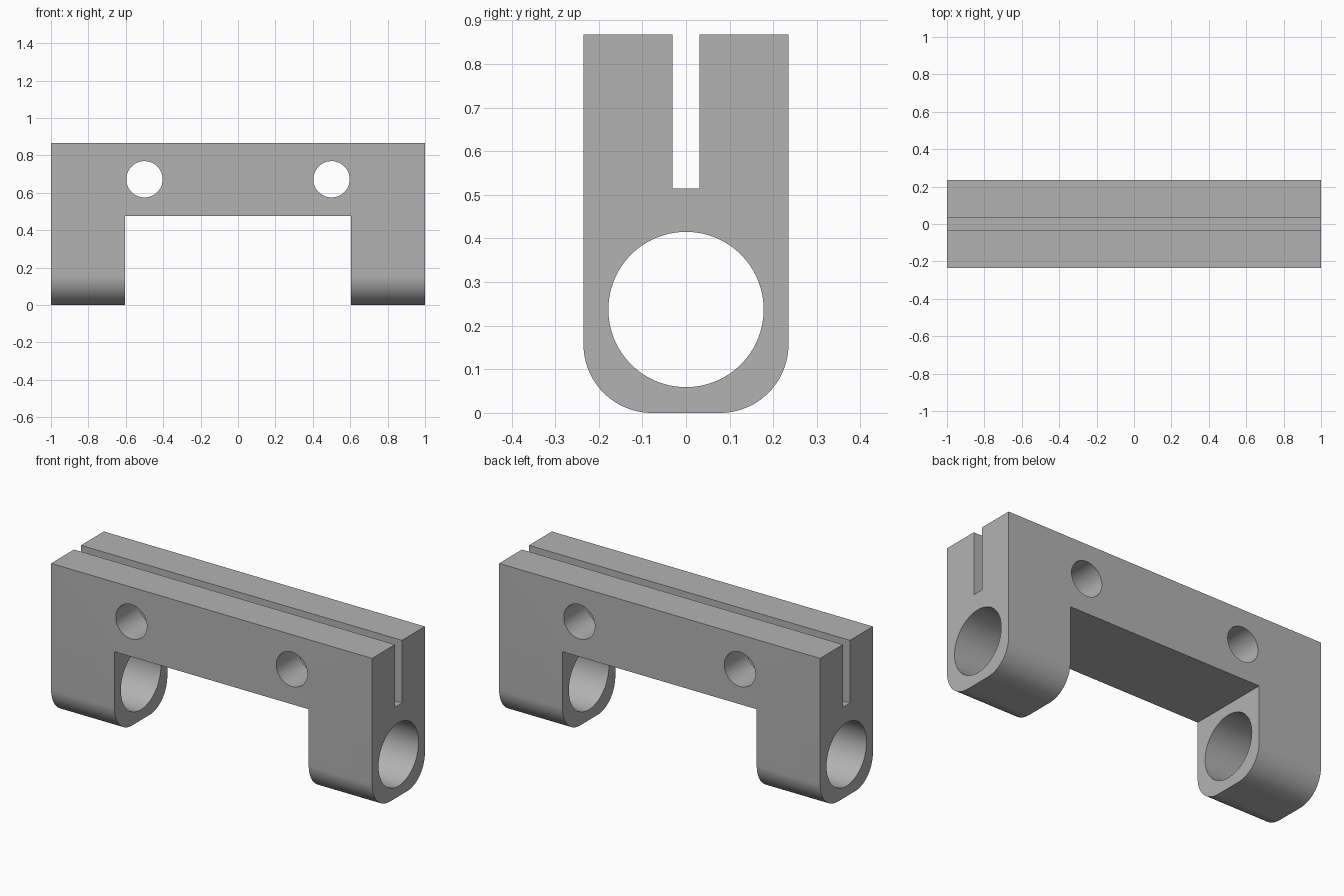
import bpy
import bmesh
import math
from mathutils import Matrix, Vector

HALF_LEN, HALF_DEPTH, HEIGHT = 1.0, 0.235, 0.867
CORNER = 0.157

if "Cube" in bpy.data.objects:
    bpy.data.objects.remove(bpy.data.objects["Cube"], do_unlink=True)

grey = bpy.data.materials.new("plain grey")
grey.use_nodes = True
colour = (0.45, 0.45, 0.45, 1)
grey.diffuse_color = colour
grey.node_tree.nodes["Principled BSDF"].inputs["Base Color"].default_value = colour


def make_object(name, bm):
    bmesh.ops.recalc_face_normals(bm, faces=bm.faces)
    mesh = bpy.data.meshes.new(name)
    bm.to_mesh(mesh)
    bm.free()
    mesh.materials.append(grey)
    obj = bpy.data.objects.new(name, mesh)
    bpy.context.collection.objects.link(obj)
    return obj


def box(name, low, high):
    bm = bmesh.new()
    low, high = Vector(low), Vector(high)
    bmesh.ops.create_cube(bm, size=1, matrix=Matrix.Translation((low + high) / 2)
                          @ Matrix.Diagonal((*(high - low), 1)))
    return make_object(name, bm)


def rod(name, centre, radius, length, axis):
    bm = bmesh.new()
    turn = Matrix.Rotation(math.pi / 2, 4, axis)
    bmesh.ops.create_cone(bm, cap_ends=True, segments=96, radius1=radius, radius2=radius,
                          depth=length, matrix=Matrix.Translation(centre) @ turn)
    return make_object(name, bm)


# Body: side profile with two rounded lower corners, extruded along the length
profile = [(HALF_DEPTH, HEIGHT), (-HALF_DEPTH, HEIGHT)]
for side, start in ((-1, math.pi), (1, 1.5 * math.pi)):
    for i in range(25):
        a = start + i * math.pi / 48
        profile.append((side * (HALF_DEPTH - CORNER) + CORNER * math.cos(a),
                        CORNER + CORNER * math.sin(a)))
bm = bmesh.new()
end = bm.faces.new([bm.verts.new((-HALF_LEN, y, z)) for y, z in profile])
extruded = bmesh.ops.extrude_face_region(bm, geom=[end], use_keep_orig=True)
bmesh.ops.translate(bm, vec=(2 * HALF_LEN, 0, 0),
                    verts=[g for g in extruded["geom"] if isinstance(g, bmesh.types.BMVert)])
body = make_object("clamp_bracket", bm)

# Cutters: shaft bore, gap between the legs, top slot and bolt holes
cutters = [
    rod("shaft_bore", (0, 0, 0.237), 0.178, 3, "Y"),
    box("leg_gap", (-0.605, -1, -1), (0.605, 1, 0.475)),
    box("top_slot", (-2, -0.031, 0.514), (2, 0.031, 2)),
]
for side in (-1, 1):
    cutters.append(rod("bolt_hole", (side * 0.5, 0, 0.672), 0.097, 2, "X"))

bpy.ops.object.select_all(action="DESELECT")
body.select_set(True)
bpy.context.view_layer.objects.active = body
for cutter in cutters:
    cutter.hide_render = True
    cut = body.modifiers.new(cutter.name, "BOOLEAN")
    cut.operation = "DIFFERENCE"
    cut.solver = "EXACT"
    cut.object = cutter
    bpy.ops.object.modifier_apply(modifier=cut.name)
    bpy.data.objects.remove(cutter, do_unlink=True)

bpy.ops.object.shade_smooth_by_angle(angle=math.radians(30))
